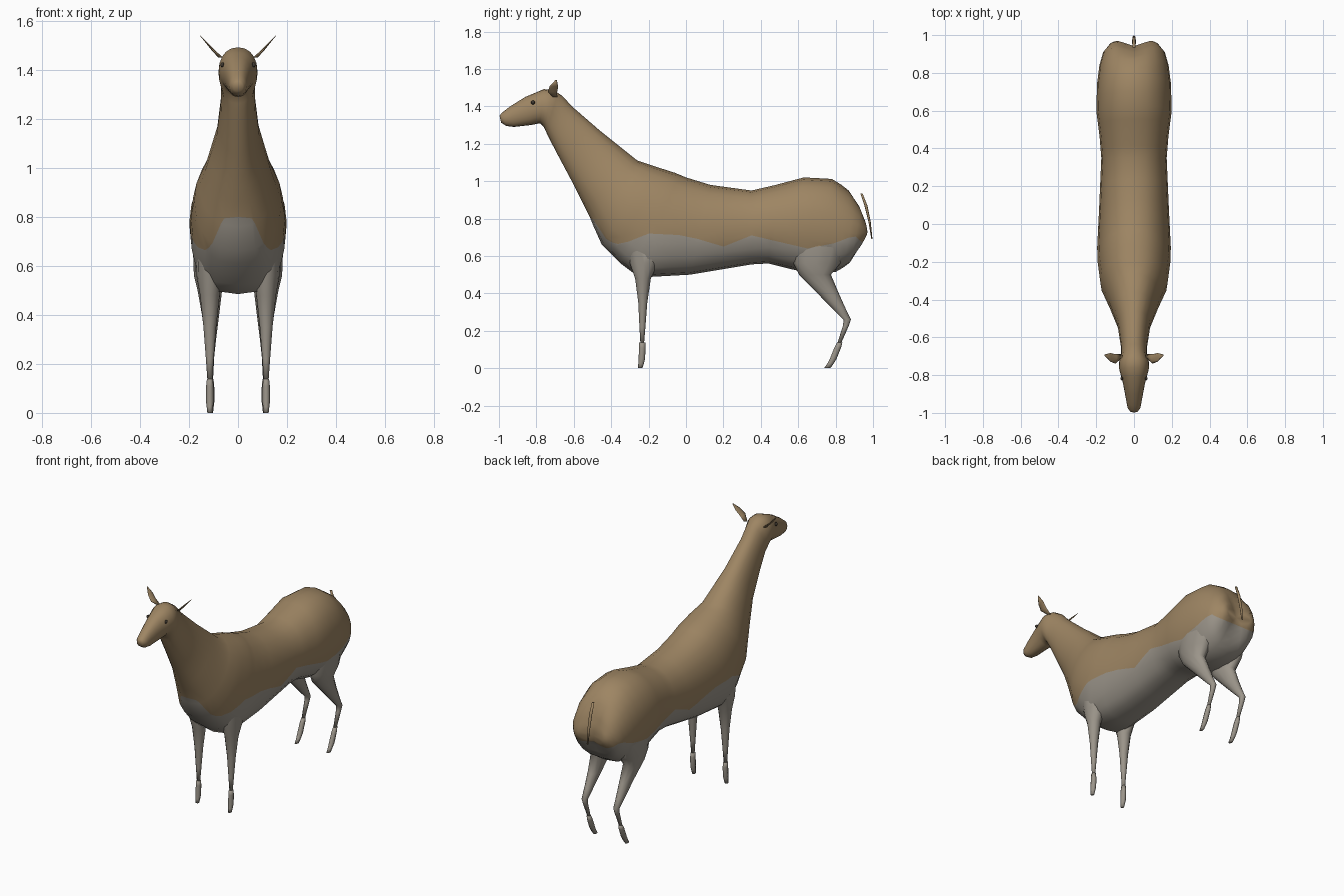
import bpy, bmesh, math
from mathutils import Vector


def material(name, rgb):
    m = bpy.data.materials.new(name)
    m.diffuse_color = (*rgb, 1)
    return m


TAN = material("tan coat", (0.34, 0.235, 0.125))
GREY = material("pale grey belly", (0.33, 0.30, 0.255))
DARK = material("dark eye", (0.05, 0.04, 0.03))


def lerp_table(table, y):
    if y <= table[0][0]:
        return table[0][1]
    for (a, za), (b, zb) in zip(table, table[1:]):
        if y <= b:
            return za + (zb - za) * (y - a) / (b - a)
    return table[-1][1]


# Wavy height of the coat's lower edge along the animal (y, z)
COAT_EDGE = [(-0.5, 0.80), (-0.42, 0.68), (-0.35, 0.66), (-0.2, 0.72), (0, 0.71),
             (0.2, 0.65), (0.35, 0.71), (0.65, 0.64), (0.8, 0.67), (0.9, 0.71), (0.97, 0.65)]


def split_coat(bm):
    """Cut the mesh along the coat edge and colour everything below it grey."""
    for v in bm.verts:
        v.co.z -= lerp_table(COAT_EDGE, v.co.y)
    bmesh.ops.bisect_plane(bm, geom=bm.verts[:] + bm.edges[:] + bm.faces[:],
                           dist=0.002, plane_co=(0, 0, 0), plane_no=(0, 0, 1))
    for f in bm.faces:
        f.material_index = 1 if f.calc_center_median().z < 0 else 0
    for v in bm.verts:
        v.co.z += lerp_table(COAT_EDGE, v.co.y)


def loft(bm, rings):
    """Skin closed rings of points, with fanned end caps."""
    rows = [[bm.verts.new(p) for p in r] for r in rings]
    n = len(rows[0])
    for a, b in zip(rows, rows[1:]):
        for i in range(n):
            j = (i + 1) % n
            bm.faces.new((a[i], a[j], b[j], b[i]))
    caps = [bm.faces.new(rows[0]), bm.faces.new(rows[-1])]
    bmesh.ops.poke(bm, faces=caps)


def finish(bm, name, mats):
    bmesh.ops.recalc_face_normals(bm, faces=bm.faces[:])
    for f in bm.faces:
        f.smooth = True
    me = bpy.data.meshes.new(name)
    bm.to_mesh(me)
    bm.free()
    for m in mats:
        me.materials.append(m)
    ob = bpy.data.objects.new(name, me)
    bpy.context.collection.objects.link(ob)
    return ob


def limb(name, rings, mats, sides=(1, -1), n=12, coat=False):
    """Limb from level elliptical rings (x, y, z, rx, ry), on both sides."""
    bm = bmesh.new()
    for s in sides:
        loft(bm, [[Vector((s * (x + rx * math.cos(k * math.tau / n)),
                           y + ry * math.sin(k * math.tau / n), z)) for k in range(n)]
                  for x, y, z, rx, ry in rings])
    if coat:
        split_coat(bm)
    return finish(bm, name, mats)


# Body, neck and head: rings of top y, top z, bottom y, bottom z, half width, underside roundness
BODY = [
    (-0.997, 1.350, -0.988, 1.312, 0.020, 0.9),
    (-0.985, 1.365, -0.960, 1.295, 0.034, 0.9),
    (-0.94, 1.40, -0.92, 1.29, 0.042, 0.8),
    (-0.86, 1.45, -0.83, 1.30, 0.058, 0.8),
    (-0.76, 1.492, -0.78, 1.31, 0.078, 0.9),
    (-0.71, 1.488, -0.76, 1.29, 0.080, 0.9),
    (-0.66, 1.455, -0.735, 1.235, 0.068, 0.9),
    (-0.61, 1.40, -0.68, 1.13, 0.070, 0.9),
    (-0.46, 1.27, -0.60, 0.98, 0.088, 0.9),
    (-0.26, 1.11, -0.54, 0.86, 0.135, 0.9),
    (-0.17, 1.08, -0.45, 0.66, 0.178, 0.8),
    (-0.06, 1.045, -0.35, 0.56, 0.192, 0.65),
    (0.0, 1.02, -0.25, 0.485, 0.195, 0.6),
    (0.13, 0.98, 0.02, 0.50, 0.185, 0.7),
    (0.35, 0.95, 0.35, 0.555, 0.173, 0.75),
    (0.48, 0.98, 0.44, 0.56, 0.182, 0.75),
    (0.63, 1.02, 0.56, 0.53, 0.199, 0.7),
    (0.78, 1.012, 0.70, 0.50, 0.196, 0.7),
    (0.88, 0.95, 0.80, 0.515, 0.183, 0.7),
    (0.94, 0.875, 0.88, 0.56, 0.163, 0.75),
    (0.968, 0.80, 0.945, 0.65, 0.125, 0.8),
    (0.976, 0.76, 0.970, 0.69, 0.090, 0.9),
]


def body_ring(ty, tz, by, bz, w, e, n=20):
    pts = []
    for k in range(n):
        t = k * math.tau / n
        c, s = math.cos(t), math.sin(t)
        x = w * math.copysign(abs(s) ** (0.9 if c > 0 else e), s)
        pts.append(Vector((x if abs(s) > 1e-6 else 0,
                           (ty + by) / 2 + c * (ty - by) / 2,
                           (tz + bz) / 2 + c * (tz - bz) / 2)))
    return pts


dense = []
for a, b in zip(BODY, BODY[1:]):
    dense += [a, tuple((p + q) / 2 for p, q in zip(a, b))]
dense.append(BODY[-1])
bm = bmesh.new()
loft(bm, [body_ring(*r) for r in dense])
# Cleft between the haunches
for v in bm.verts:
    if v.co.y > 0.85:
        near = max(0, 1 - abs(v.co.x) / 0.1)
        v.co.y -= 0.034 * near * min(1, (v.co.y - 0.85) / 0.1)
split_coat(bm)
finish(bm, "body", [TAN, GREY])

# Legs
limb("front_legs", [(0.122, -0.21, 0.70, 0.050, 0.11), (0.116, -0.225, 0.56, 0.053, 0.075),
                    (0.115, -0.23, 0.48, 0.040, 0.042), (0.115, -0.231, 0.35, 0.026, 0.024),
                    (0.115, -0.233, 0.22, 0.016, 0.016), (0.115, -0.234, 0.135, 0.010, 0.010)],
     [TAN, GREY], coat=True)
limb("hind_legs", [(0.12, 0.72, 0.70, 0.065, 0.16), (0.12, 0.70, 0.56, 0.060, 0.125),
                   (0.115, 0.69, 0.50, 0.050, 0.085), (0.112, 0.76, 0.40, 0.035, 0.057),
                   (0.112, 0.817, 0.32, 0.025, 0.036), (0.112, 0.862, 0.26, 0.018, 0.020),
                   (0.112, 0.856, 0.23, 0.015, 0.016), (0.112, 0.820, 0.135, 0.010, 0.010)],
     [TAN, GREY], coat=True)

# Feet
limb("front_feet", [(0.115, -0.234, 0.138, 0.012, 0.016), (0.115, -0.234, 0.11, 0.015, 0.018),
                    (0.115, -0.236, 0.05, 0.016, 0.017), (0.115, -0.240, 0.025, 0.013, 0.015),
                    (0.115, -0.245, 0.0, 0.010, 0.012)], [GREY], n=8)
limb("hind_feet", [(0.112, 0.822, 0.138, 0.012, 0.014), (0.112, 0.811, 0.11, 0.015, 0.018),
                   (0.112, 0.787, 0.05, 0.016, 0.018), (0.112, 0.773, 0.025, 0.013, 0.017),
                   (0.112, 0.755, 0.0, 0.010, 0.017)], [GREY], n=8)

# Ears
limb("ears", [(0.070, -0.700, 1.450, 0.010, 0.012), (0.098, -0.714, 1.477, 0.007, 0.025),
              (0.125, -0.706, 1.507, 0.004, 0.023), (0.155, -0.695, 1.540, 0.001, 0.004)],
     [TAN], n=8)

# Eyes
limb("eyes", [(0.064, -0.818, 1.411, 0.003, 0.004), (0.065, -0.818, 1.417, 0.007, 0.010),
              (0.065, -0.818, 1.425, 0.007, 0.010), (0.063, -0.818, 1.431, 0.003, 0.004)],
     [DARK], n=8)

# Tail
limb("tail", [(0, 0.938, 0.935, 0.008, 0.006), (0, 0.962, 0.87, 0.010, 0.008),
              (0, 0.982, 0.78, 0.009, 0.006), (0, 0.994, 0.69, 0.006, 0.003)],
     [TAN], sides=(1,), n=8)
